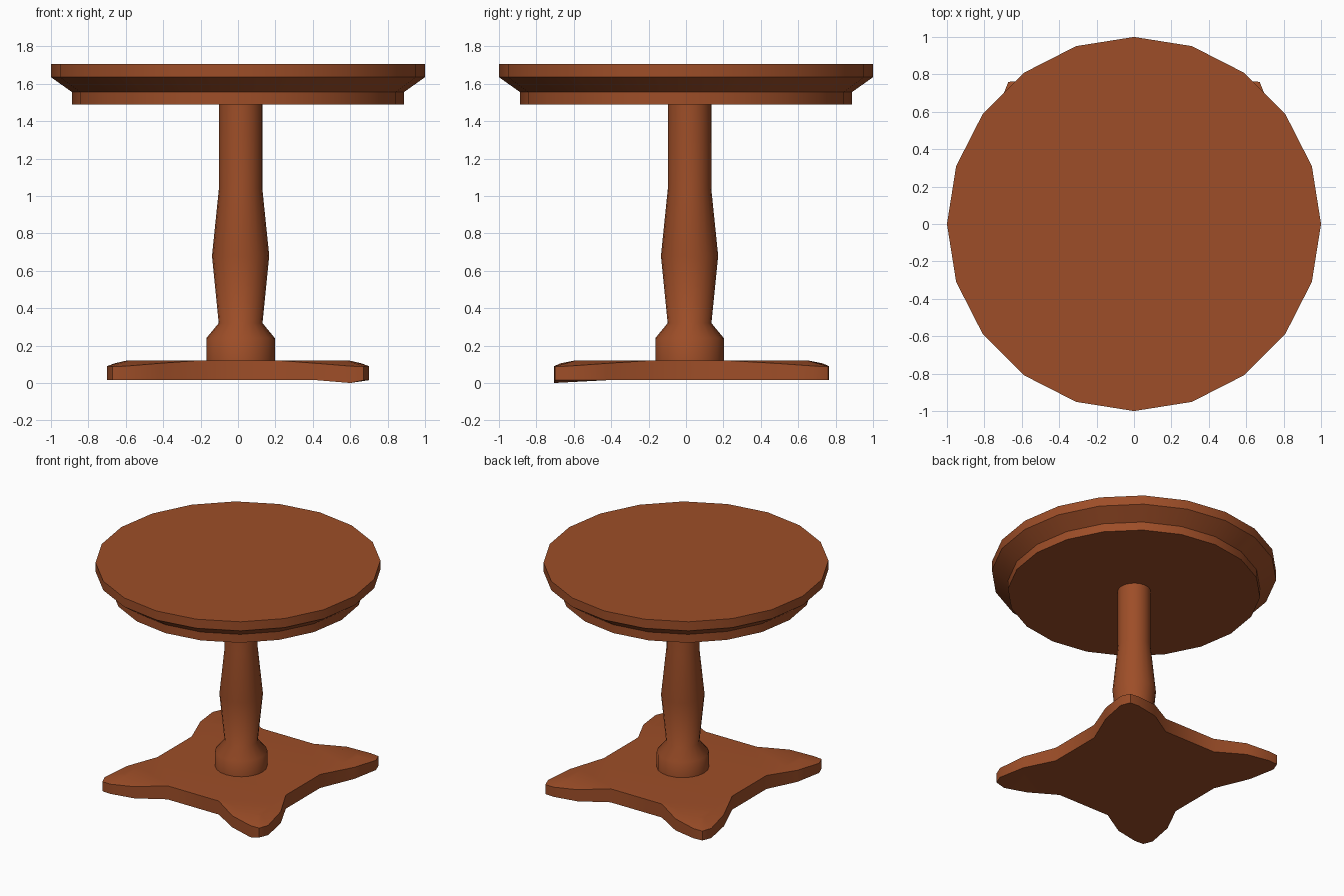
import bpy, bmesh, math

if "Cube" in bpy.data.objects:
    bpy.data.objects.remove(bpy.data.objects["Cube"])

wood = bpy.data.materials.new("reddish brown wood")
wood.diffuse_color = (0.34, 0.076, 0.021, 1)
wood.use_nodes = True
wood.node_tree.nodes["Principled BSDF"].inputs["Base Color"].default_value = wood.diffuse_color


def finish(name, bm):
    bmesh.ops.recalc_face_normals(bm, faces=bm.faces)
    mesh = bpy.data.meshes.new(name)
    bm.to_mesh(mesh)
    bm.free()
    mesh.materials.append(wood)
    ob = bpy.data.objects.new(name, mesh)
    bpy.context.collection.objects.link(ob)
    bpy.ops.object.select_all(action='DESELECT')
    ob.select_set(True)
    bpy.context.view_layer.objects.active = ob
    bpy.ops.object.shade_smooth_by_angle(angle=math.radians(50))
    return ob


def loft(bm, rings):
    """Bridge matching rings of points and cap both ends."""
    vr = [[bm.verts.new(p) for p in r] for r in rings]
    n = len(vr[0])
    for a, b in zip(vr, vr[1:]):
        for i in range(n):
            j = (i + 1) % n
            bm.faces.new((a[i], a[j], b[j], b[i]))
    bm.faces.new(vr[0][::-1])
    bm.faces.new(vr[-1])
    return vr


def turned(name, profile, cx=0, cy=0, sides=20):
    bm = bmesh.new()
    step = 2 * math.pi / sides
    loft(bm, [[(cx + r * math.cos(i * step), cy + r * math.sin(i * step), z)
               for i in range(sides)] for r, z in profile])
    return finish(name, bm)


# round top with a moulded edge
turned("table_top", [(0.887, 1.49), (0.887, 1.555), (1.0, 1.635), (1.0, 1.705)])

# turned column
turned("column", [(0.183, 0.10), (0.183, 0.24), (0.117, 0.32), (0.153, 0.68),
                  (0.116, 1.04), (0.116, 1.50)], 0.014, 0.019)

# four-footed base: one quadrant outline, mirrored round
outer = [(.55, .20, .12), (.66, .42, .105), (.70, .63, .09), (.672, .70, .088),
         (.60, .705, .09), (.42, .67, .105), (.22, .55, .12)]
inner = [(.53, .19, .12), (.57, .40, .12), (.595, .56, .12), (.585, .59, .12),
         (.55, .595, .12), (.40, .58, .12), (.21, .53, .12)]


def around(quad):
    pts = []
    for sx, sy in ((1, 1), (-1, 1), (-1, -1), (1, -1)):
        q = quad if sx * sy > 0 else quad[::-1]
        # the back feet reach a little further than the front ones
        pts += [(sx * x, sy * y + (0.06 if sy > 0 and y > .3 else 0.02 if sy > 0 else 0), z)
                for x, y, z in q]
    return pts


bm = bmesh.new()
rim = around(outer)
bottom = [(x, y, 0.015) for x, y, z in rim]
rings = loft(bm, [bottom, rim, around(inner)])
# front right foot touches the floor
foot = min(rings[0], key=lambda v: (v.co.x - .6) ** 2 + (v.co.y + .7) ** 2)
foot.co.z = 0.0
bmesh.ops.triangulate(bm, faces=[f for f in bm.faces if len(f.verts) > 4])
finish("base", bm)
